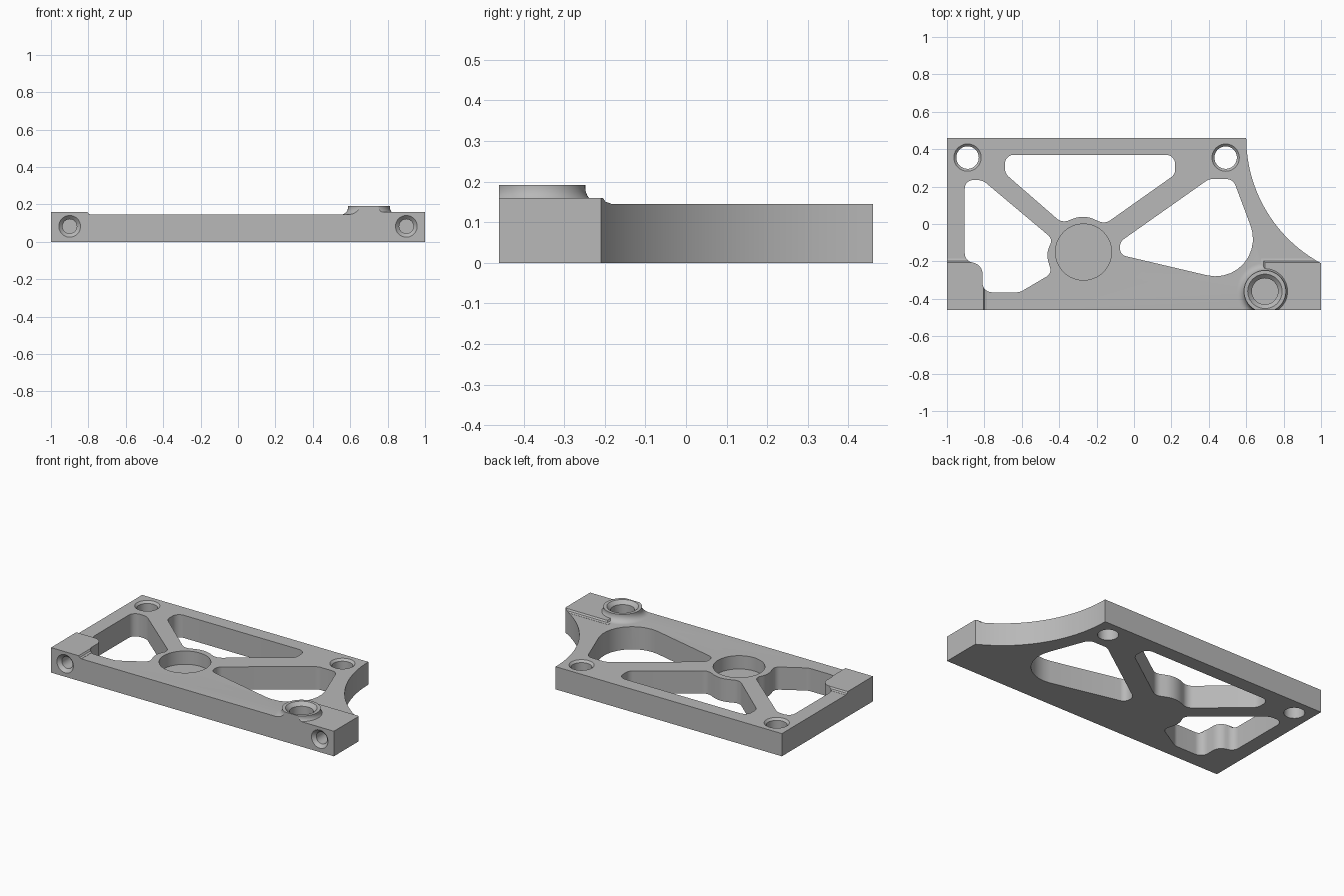
import bpy, bmesh, math
from mathutils import Vector

default = bpy.data.objects.get("Cube")
if default:
    bpy.data.objects.remove(default, do_unlink=True)

grey = bpy.data.materials.new("machined grey")
grey.use_nodes = True
grey.diffuse_color = (0.48, 0.48, 0.48, 1)
grey.node_tree.nodes["Principled BSDF"].inputs["Base Color"].default_value = grey.diffuse_color


def make(name, bm):
    bmesh.ops.recalc_face_normals(bm, faces=bm.faces)
    mesh = bpy.data.meshes.new(name)
    bm.to_mesh(mesh)
    bm.free()
    mesh.materials.append(grey)
    ob = bpy.data.objects.new(name, mesh)
    bpy.context.collection.objects.link(ob)
    return ob


def loft(name, rings):
    """Closed solid through matching rings of points, capped at both ends."""
    bm = bmesh.new()
    loops = [[bm.verts.new(p) for p in ring] for ring in rings]
    n = len(loops[0])
    for a, b in zip(loops, loops[1:]):
        for i in range(n):
            j = (i + 1) % n
            bm.faces.new((a[i], a[j], b[j], b[i]))
    bm.faces.new(loops[0])
    bm.faces.new(loops[-1])
    return make(name, bm)


def prism(name, points, z0, z1):
    return loft(name, [[(x, y, z) for x, y in points] for z in (z0, z1)])


def block(name, x0, x1, y0, y1, z0, z1):
    return prism(name, [(x0, y0), (x1, y0), (x1, y1), (x0, y1)], z0, z1)


def lathe(name, profile, loc, tilt=0, sides=64):
    turn = [2 * math.pi * i / sides for i in range(sides)]
    ob = loft(name, [[(r * math.cos(a), r * math.sin(a), z) for a in turn] for r, z in profile])
    ob.location = loc
    ob.rotation_euler.x = tilt
    return ob


def rounded(corners, steps=10):
    """Polygon outline with each (x, y, radius) corner replaced by an arc."""
    out = []
    for i, (x, y, r) in enumerate(corners):
        p = Vector((x, y))
        a = Vector(corners[i - 1][:2]) - p
        b = Vector(corners[(i + 1) % len(corners)][:2]) - p
        la, lb = a.length, b.length
        a.normalize()
        b.normalize()
        half = a.angle(b) / 2
        t = min(r / math.tan(half), 0.48 * min(la, lb)) if r < 0.19 else r / math.tan(half)
        r = t * math.tan(half)
        centre = p + (a + b).normalized() * (r / math.sin(half))
        start, end = p + a * t - centre, p + b * t - centre
        sweep = start.angle_signed(end)
        a0 = math.atan2(start.y, start.x)
        for k in range(steps + 1):
            ang = a0 - sweep * k / steps
            out.append((centre.x + r * math.cos(ang), centre.y + r * math.sin(ang)))
    return out


def combine(target, tool, op):
    tool.hide_render = True
    bpy.context.view_layer.objects.active = target
    mod = target.modifiers.new(op, "BOOLEAN")
    mod.operation, mod.object, mod.solver = op, tool, "EXACT"
    bpy.ops.object.modifier_apply(modifier=mod.name)
    bpy.data.objects.remove(tool, do_unlink=True)


def pad(name, x0, x1, y0, y1, top, flare):
    """Raised land with sloping sides."""
    rings = []
    for g, z in ((flare, 0.05), (flare, 0.146), (flare * 0.35, 0.15), (0, top)):
        rings.append([(x0 - g, y0 - g, z), (x1 + g, y0 - g, z), (x1 + g, y1 + g, z), (x0 - g, y1 + g, z)])
    return loft(name, rings)


def bevelled_hole(loc, r_out, r_in, bevel, depth, tilt=0):
    return lathe("hole_cutter", [(r_in, -depth), (r_in, -bevel), (r_out, 0), (r_out, 0.05)], loc, tilt)


# Main slab, oversize until trimmed
TOP = 0.145
plate = block("mounting_plate", -1.1, 1.1, -0.56, 0.56, -0.05, TOP)

# Raised front corner lands
combine(plate, pad("left_land", -1.2, -0.805, -0.6, -0.205, 0.16, 0.02), "UNION")
combine(plate, pad("right_land", 0.7, 1.2, -0.6, -0.205, 0.16, 0.02), "UNION")

# Round boss with a filleted foot
fillet = [(0.152 - 0.04 * math.cos(a), 0.185 - 0.04 * math.sin(a))
          for a in (math.radians(90 - 15 * k) for k in range(7))]
boss = lathe("boss", [(0.152, 0.05)] + fillet + [(0.112, 0.191)], (0.7, -0.36, 0))
combine(plate, boss, "UNION")

# Trim to the final footprint
combine(plate, block("trim", -1, 1, -0.46, 0.46, 0, 0.3), "INTERSECT")

# Concave sweep at the back corner
combine(plate, lathe("sweep_cutter", [(0.761, -0.1), (0.761, 0.4)], (1.361, 0.46, 0), sides=128), "DIFFERENCE")

# Lightening windows between the ribs
windows = [
    [(-0.69, 0.37, 0.06), (-0.69, 0.27, 0.06), (-0.385, 0.005, 0.06), (-0.27, 0.05, 0.18),
     (-0.155, 0.0, 0.06), (0.22, 0.265, 0.05), (0.22, 0.37, 0.05)],
    [(-0.905, 0.235, 0.06), (-0.81, 0.235, 0.08), (-0.435, -0.08, 0.04), (-0.47, -0.16, 0.15),
     (-0.44, -0.265, 0.04), (-0.61, -0.365, 0.06), (-0.81, -0.365, 0.05), (-0.81, -0.22, 0.06),
     (-0.905, -0.195, 0.05)],
    [(0.4, 0.24, 0.06), (0.53, 0.24, 0.05), (0.755, -0.36, 0.2), (-0.075, -0.165, 0.06),
     (-0.075, -0.095, 0.05)],
]
for outline in windows:
    combine(plate, prism("window_cutter", rounded(outline), -0.1, 0.4), "DIFFERENCE")

# Blind round seat
combine(plate, lathe("seat_cutter", [(0.15, 0.06), (0.15, 0.3)], (-0.27, -0.15, 0)), "DIFFERENCE")

# Through holes at the back, blind hole in the boss, blind holes in the front
for x in (-0.89, 0.49):
    combine(plate, bevelled_hole((x, 0.355, TOP), 0.073, 0.06, 0.013, 0.3), "DIFFERENCE")
combine(plate, bevelled_hole((0.7, -0.36, 0.191), 0.092, 0.07, 0.022, 0.12), "DIFFERENCE")
for x in (-0.9, 0.9):
    combine(plate, bevelled_hole((x, -0.46, 0.083), 0.058, 0.038, 0.02, 0.17, math.pi / 2), "DIFFERENCE")

# Smooth the curved walls, keep the machined edges
for ob in bpy.context.selected_objects:
    ob.select_set(False)
plate.select_set(True)
bpy.context.view_layer.objects.active = plate
bpy.ops.object.shade_smooth_by_angle(angle=math.radians(25))
